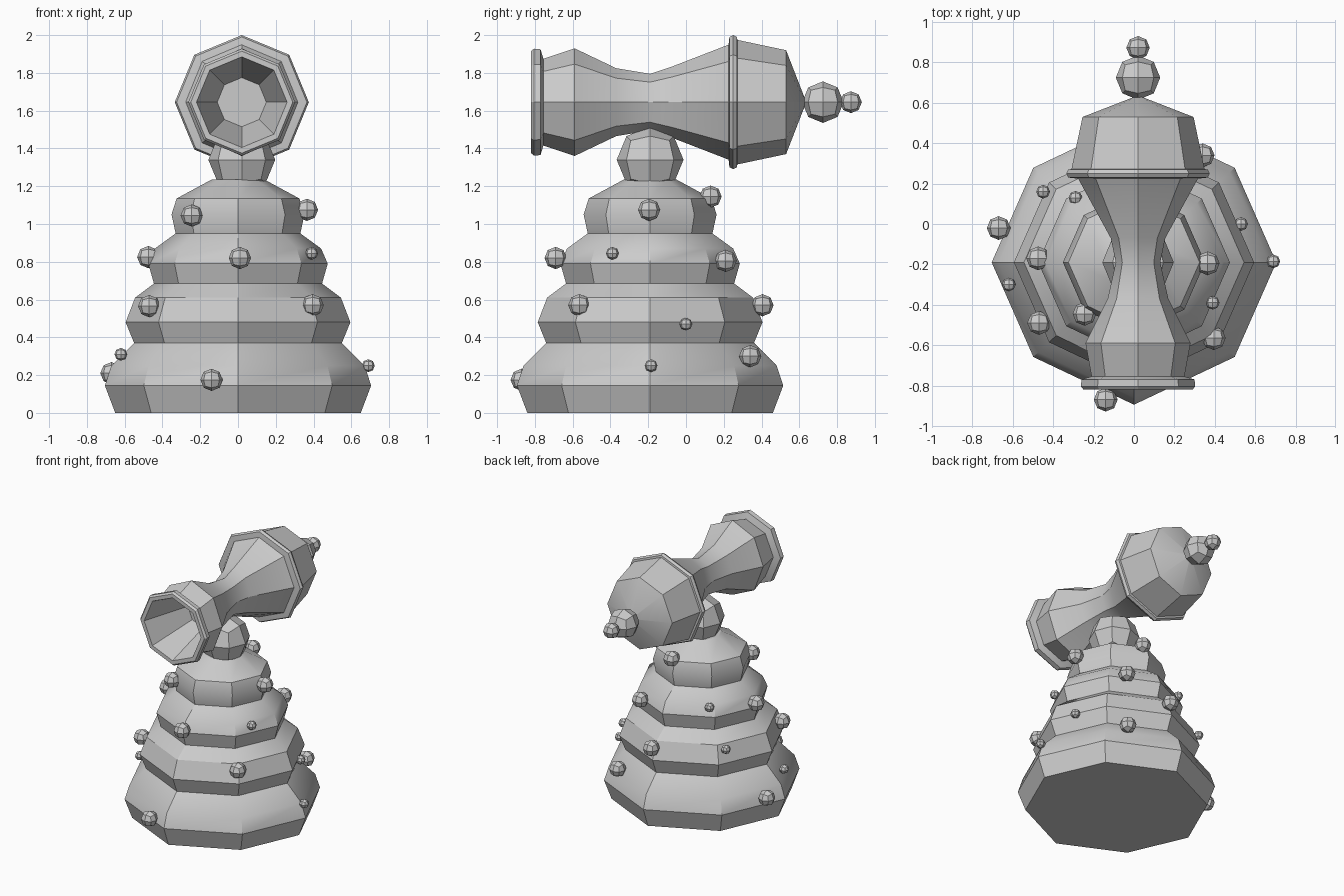
import bpy, bmesh, math
from mathutils import Vector

if "Cube" in bpy.data.objects:
    bpy.data.objects.remove(bpy.data.objects["Cube"])

CX, CZ = 0.02, 1.645      # axis of the horizontal head
BASE_Y = -0.19            # axis of the tiered base


def finish(name, bm):
    bmesh.ops.recalc_face_normals(bm, faces=bm.faces)
    me = bpy.data.meshes.new(name)
    bm.to_mesh(me)
    bm.free()
    ob = bpy.data.objects.new(name, me)
    bpy.context.collection.objects.link(ob)
    bpy.ops.object.select_all(action='DESELECT')
    ob.select_set(True)
    bpy.context.view_layer.objects.active = ob
    bpy.ops.object.shade_smooth_by_angle(angle=math.radians(30))
    return ob


def loft(name, rings):
    """Skin a list of 8-point rings and cap both ends."""
    bm = bmesh.new()
    loops = [[bm.verts.new(p) for p in ring] for ring in rings]
    for a, b in zip(loops, loops[1:]):
        for i in range(8):
            j = (i + 1) % 8
            bm.faces.new((a[i], a[j], b[j], b[i]))
    bm.faces.new(loops[0])
    bm.faces.new(loops[-1])
    return finish(name, bm)


def ball(name, loc, r):
    """Rounded cube: a cube cut once and pushed out to a sphere."""
    bm = bmesh.new()
    bmesh.ops.create_cube(bm, size=2)
    bmesh.ops.subdivide_edges(bm, edges=bm.edges[:], cuts=1, use_grid_fill=True)
    for v in bm.verts:
        v.co = v.co.normalized() * r + Vector(loc)
    return finish(name, bm)


def base_ring(r, z):
    pts = []
    for i in range(8):
        a = i * math.pi / 4
        sy = 0.94 if i % 2 else 1.0
        pts.append((r * math.cos(a), BASE_Y + r * sy * math.sin(a), z))
    return pts


def head_ring(y, rz, rx=None):
    rx = rz if rx is None else rx
    return [(CX + rx * math.cos(i * math.pi / 4), y,
             CZ + rz * math.sin(i * math.pi / 4)) for i in range(8)]


# Four stacked bulging tiers
base_profile = [
    (0.65, 0), (0.705, 0.145), (0.67, 0.25), (0.55, 0.37),
    (0.595, 0.48), (0.545, 0.61), (0.445, 0.685),
    (0.475, 0.79), (0.44, 0.87), (0.33, 0.95),
    (0.352, 1.05), (0.325, 1.135), (0.14, 1.235)]
loft("tiered_base", [base_ring(r, z) for r, z in base_profile])

# Neck ball
ball("neck_ball", (CX, BASE_Y, 1.34), 0.177)

# Head: open funnel mouth, rim, waist, rounded rear
loft("head_body", [head_ring(*p) for p in [
    (-0.45, 0.13), (-0.82, 0.24), (-0.82, 0.27), (-0.805, 0.283),
    (-0.77, 0.28), (-0.755, 0.23), (-0.59, 0.285, 0.26),
    (-0.37, 0.18, 0.15), (-0.19, 0.15, 0.11), (-0.07, 0.19, 0.135),
    (0.24, 0.31, 0.305), (0.27, 0.33), (0.53, 0.275), (0.635, 0.005)]])

# Flange around the rear of the head
loft("head_flange", [head_ring(*p) for p in [
    (0.225, 0.30), (0.23, 0.345), (0.25, 0.355), (0.27, 0.345), (0.275, 0.30)]])

# Rear knobs
ball("rear_knob", (CX, 0.725, CZ), 0.11)
ball("rear_knob_tip", (CX, 0.873, CZ), 0.058)

# Studs scattered over the tiers
large = [
    (-0.14, -0.87, 0.175), (-0.67, -0.02, 0.21), (0.34, 0.34, 0.30),
    (-0.47, -0.49, 0.565), (0.395, -0.565, 0.57), (0.01, 0.405, 0.57),
    (-0.475, -0.17, 0.825), (0.01, -0.69, 0.82), (0.24, 0.21, 0.805),
    (-0.245, -0.445, 1.045), (0.365, -0.195, 1.075), (0.03, 0.13, 1.145)]
small = [
    (-0.62, -0.30, 0.31), (0.69, -0.185, 0.25), (0.53, 0.0, 0.47),
    (-0.45, 0.16, 0.59), (0.39, -0.39, 0.845), (-0.29, 0.13, 0.857)]
for group, r in ((large, 0.059), (small, 0.034)):
    for p in group:
        ball("stud", p, r)
